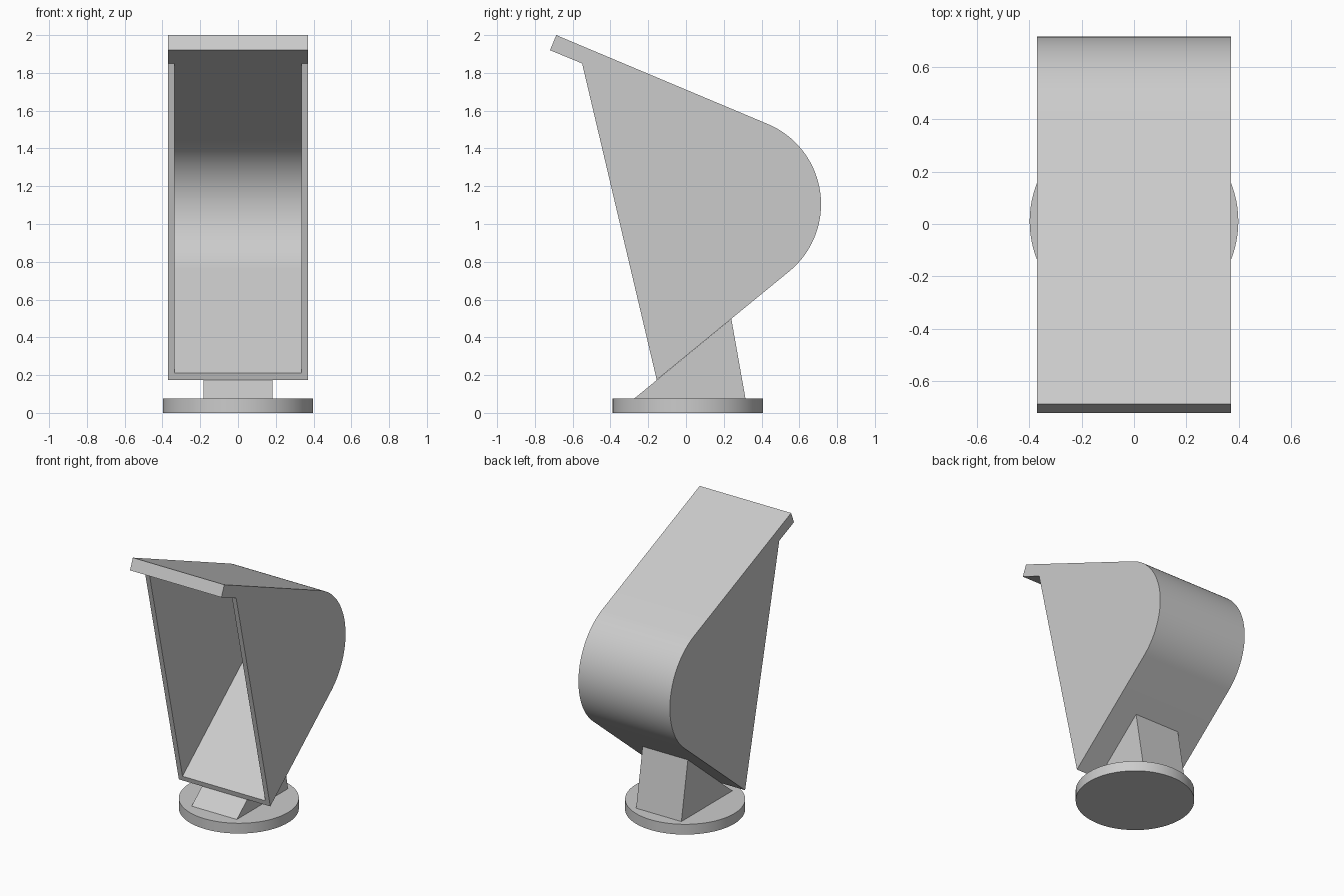
import bpy, bmesh, math

cube = bpy.data.objects.get("Cube")
if cube:
    bpy.data.objects.remove(cube, do_unlink=True)

grey = bpy.data.materials.new("plain grey")
grey.use_nodes = True
colour = (0.6, 0.6, 0.6, 1)
grey.diffuse_color = colour
grey.node_tree.nodes["Principled BSDF"].inputs["Base Color"].default_value = colour


def finish(bm, name):
    """Turn a bmesh into a shaded object."""
    bmesh.ops.recalc_face_normals(bm, faces=bm.faces)
    mesh = bpy.data.meshes.new(name)
    bm.to_mesh(mesh)
    bm.free()
    mesh.materials.append(grey)
    obj = bpy.data.objects.new(name, mesh)
    bpy.context.collection.objects.link(obj)
    bpy.ops.object.select_all(action='DESELECT')
    obj.select_set(True)
    bpy.context.view_layer.objects.active = obj
    bpy.ops.object.shade_smooth_by_angle(angle=math.radians(30))
    return obj


def arc(cy, cz, r, start=-50.9, end=67.6, steps=40):
    """Rounded back of the hood, from the floor tangent to the roof tangent."""
    angles = [math.radians(start + (end - start) * i / steps) for i in range(steps + 1)]
    return [(cy + r * math.cos(a), cz + r * math.sin(a)) for a in angles]


def sheet(bm, points, half_width):
    """Sweep a side profile across x, with a cap at each side."""
    left, right = [[bm.verts.new((s * half_width, y, z)) for y, z in points] for s in (1, -1)]
    for i in range(len(points) - 1):
        bm.faces.new((left[i], left[i + 1], right[i + 1], right[i]))
    bm.faces.new(left)
    bm.faces.new(right)
    return left, right


# Hollow hood with a thick roof, thin sides and an overhanging visor
bm = bmesh.new()
lip = (-0.55, 1.85)
outer = [(-0.155, 0.175)] + arc(0.255, 1.105, 0.46) + [(-0.687, 2.0), (-0.72, 1.92), lip]
inner = [(-0.163, 0.21)] + arc(0.259, 1.076, 0.40) + [lip]
ol, orr = sheet(bm, outer, 0.37)
il, ir = sheet(bm, inner, 0.335)

# Visor underside meets the ceiling edge
bm.faces.remove(next(f for f in bm.faces if set(f.verts) == {ol[-1], ol[-2], orr[-1], orr[-2]}))
bm.faces.new((ol[-2], orr[-2], orr[-1], ir[-1], il[-1], ol[-1]))

# Rim around the open front
bm.faces.new((ol[0], orr[0], ir[0], il[0]))
for o, i in ((ol, il), (orr, ir)):
    bm.faces.new((o[0], i[0], i[-1], o[-1]))
spare = [e for e in bm.edges if not e.link_faces]
bmesh.ops.delete(bm, geom=spare, context='EDGES')
finish(bm, "hood")

# Wedge-shaped pedestal under the hood
bm = bmesh.new()
wedge = [(-0.275, 0.075), (0.315, 0.075), (0.24, 0.498)]
pl, pr = sheet(bm, wedge, 0.183)
bm.faces.new((pl[0], pl[-1], pr[-1], pr[0]))
finish(bm, "pedestal")

# Round foot
bm = bmesh.new()
bmesh.ops.create_cone(bm, cap_ends=True, segments=96, radius1=0.398, radius2=0.398, depth=0.075)
bmesh.ops.translate(bm, verts=bm.verts, vec=(0, 0.01, 0.0375))
finish(bm, "foot_disc")
